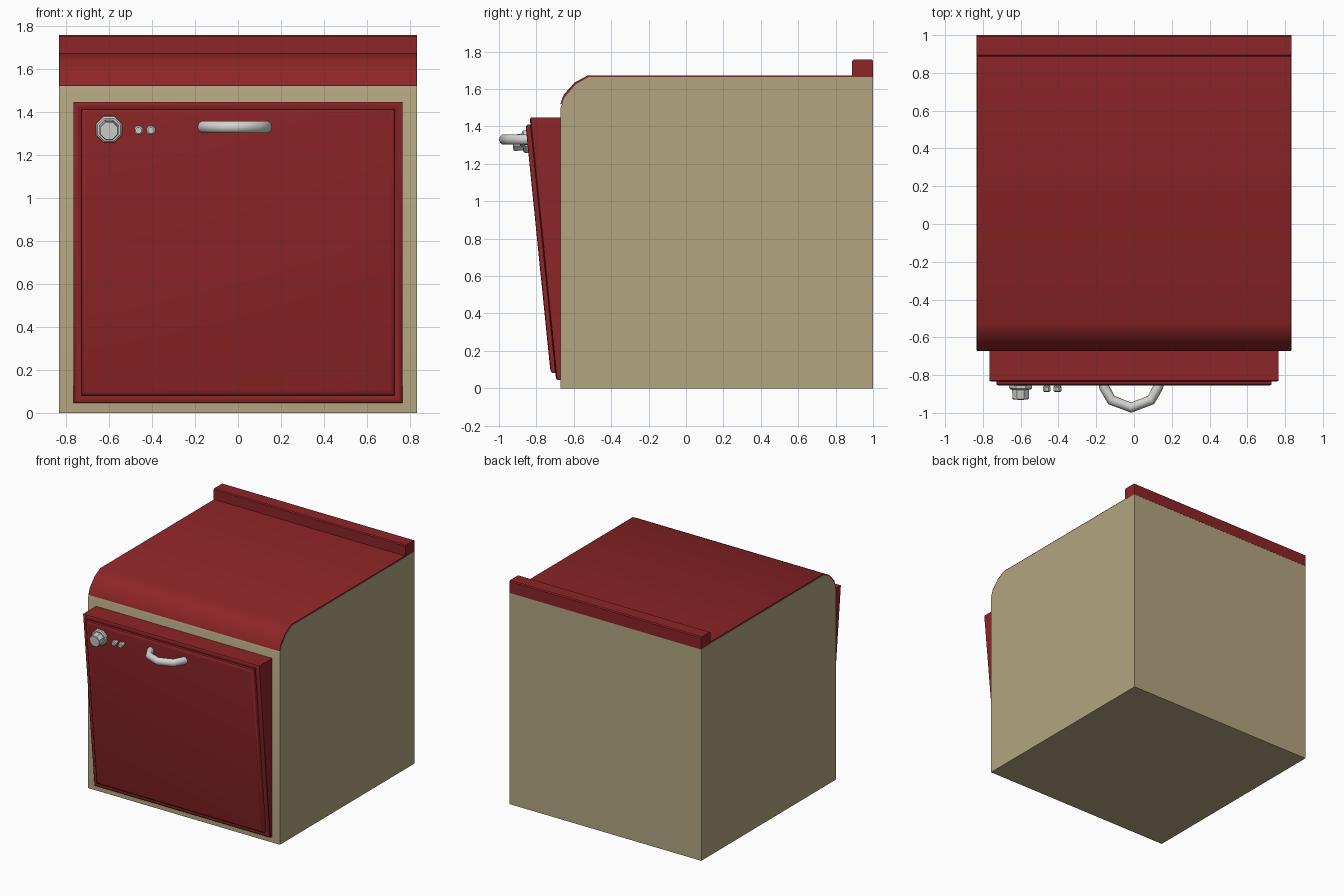
import bpy, bmesh, math
from mathutils import Vector

if "Cube" in bpy.data.objects:
    bpy.data.objects.remove(bpy.data.objects["Cube"])


def material(name, rgb):
    m = bpy.data.materials.new(name)
    m.diffuse_color = (*rgb, 1)
    m.use_nodes = True
    m.node_tree.nodes["Principled BSDF"].inputs["Base Color"].default_value = m.diffuse_color
    return m


RED = material("dark red", (0.27, 0.018, 0.02))
BEIGE = material("beige", (0.445, 0.376, 0.216))
SILVER = material("light grey", (0.65, 0.65, 0.64))


def finish(name, bm, mat, angle=35):
    bmesh.ops.recalc_face_normals(bm, faces=bm.faces)
    me = bpy.data.meshes.new(name)
    bm.to_mesh(me)
    bm.free()
    me.materials.append(mat)
    ob = bpy.data.objects.new(name, me)
    bpy.context.collection.objects.link(ob)
    bpy.ops.object.select_all(action='DESELECT')
    ob.select_set(True)
    bpy.context.view_layer.objects.active = ob
    bpy.ops.object.shade_smooth_by_angle(angle=math.radians(angle))
    return ob


def loft(name, rings, mat, angle=35):
    """Bridge successive rings of points and cap both ends."""
    bm = bmesh.new()
    vs = [[bm.verts.new(p) for p in r] for r in rings]
    n = len(rings[0])
    for a, b in zip(vs, vs[1:]):
        for i in range(n):
            j = (i + 1) % n
            bm.faces.new((a[i], a[j], b[j], b[i]))
    bm.faces.new(vs[0])
    bm.faces.new(vs[-1])
    return finish(name, bm, mat, angle)


def extrude_x(name, profile, hx, mat):
    return loft(name, [[(s * hx, y, z) for y, z in profile] for s in (-1, 1)], mat)


# Cabinet with rounded front top edge
extrude_x("cabinet", [(-0.67, 0), (1, 0), (1, 1.665), (-0.52, 1.665),
                      (-0.59, 1.625), (-0.65, 1.555), (-0.67, 1.50)], 0.833, BEIGE)

# Lid sheet over the top and front curve
extrude_x("lid", [(-0.66, 1.52), (-0.672, 1.52), (-0.654, 1.57), (-0.595, 1.635),
                  (-0.525, 1.673), (0.95, 1.673), (0.95, 1.655), (-0.51, 1.655),
                  (-0.58, 1.615), (-0.64, 1.55)], 0.83, RED)

# Raised ridge along the back
extrude_x("back_ridge", [(0.888, 1.66), (1.001, 1.66), (1.001, 1.75), (0.993, 1.757),
                         (0.895, 1.757), (0.888, 1.75)], 0.833, RED)


# Leaning door: wedge frame with a raised panel
def front_y(z, off=0):
    return -0.695 - 0.14 * (z - 0.05) / 1.39 - off


def ring(inset, off):
    hx, z0, z1 = 0.765 - inset, 0.045 + inset, 1.447 - inset
    pts = [(-hx, z0), (hx, z0), (hx, z1), (-hx, z1)]
    return [(x, -0.66 if off is None else front_y(z, off), z) for x, z in pts]


loft("door", [ring(0, None), ring(0, -0.006), ring(0.008, 0), ring(0.022, 0),
              ring(0.03, -0.006), ring(0.036, -0.006), ring(0.036, 0.015),
              ring(0.045, 0.023), ring(0.06, 0.026)], RED, 50)

# Knobs turned to the door's slope
tilt = math.atan(0.14 / 1.39)


def knob(name, x, z, steps, sides):
    out = Vector((0, -math.cos(tilt), -math.sin(tilt)))
    up = Vector((0, -math.sin(tilt), math.cos(tilt)))
    base = Vector((x, front_y(z, 0.02), z))
    rings = []
    for d, r in steps:
        rings.append([base + out * d + Vector((r * math.cos(t), 0, 0)) + up * r * math.sin(t)
                      for t in (2 * math.pi * (i + 0.5) / sides for i in range(sides))])
    loft(name, rings, SILVER)


knob("dial", -0.60, 1.32, [(0, 0.066), (0.022, 0.066), (0.03, 0.058), (0.03, 0.049),
                           (0.08, 0.047), (0.084, 0.043)], 8)
for i, x in enumerate((-0.462, -0.405)):
    knob(f"button_{i + 1}", x, 1.318, [(0, 0.017), (0.015, 0.017), (0.02, 0.022),
                                       (0.04, 0.022), (0.046, 0.015)], 8)

# Bent tube handle
path = [Vector((x - 0.015, y, 1.33)) for x, y in
        ((-0.15, -0.83), (-0.142, -0.865), (-0.105, -0.932), (0, -0.972),
         (0.105, -0.932), (0.142, -0.865), (0.15, -0.83))]
rings = []
for i, p in enumerate(path):
    t = (path[min(i + 1, 6)] - path[max(i - 1, 0)]).normalized()
    side = t.cross(Vector((0, 0, 1)))
    rings.append([p + side * 0.027 * math.cos(a) + Vector((0, 0, 0.029 * math.sin(a)))
                  for a in (math.tau * k / 10 for k in range(10))])
loft("handle", rings, SILVER, 60)
